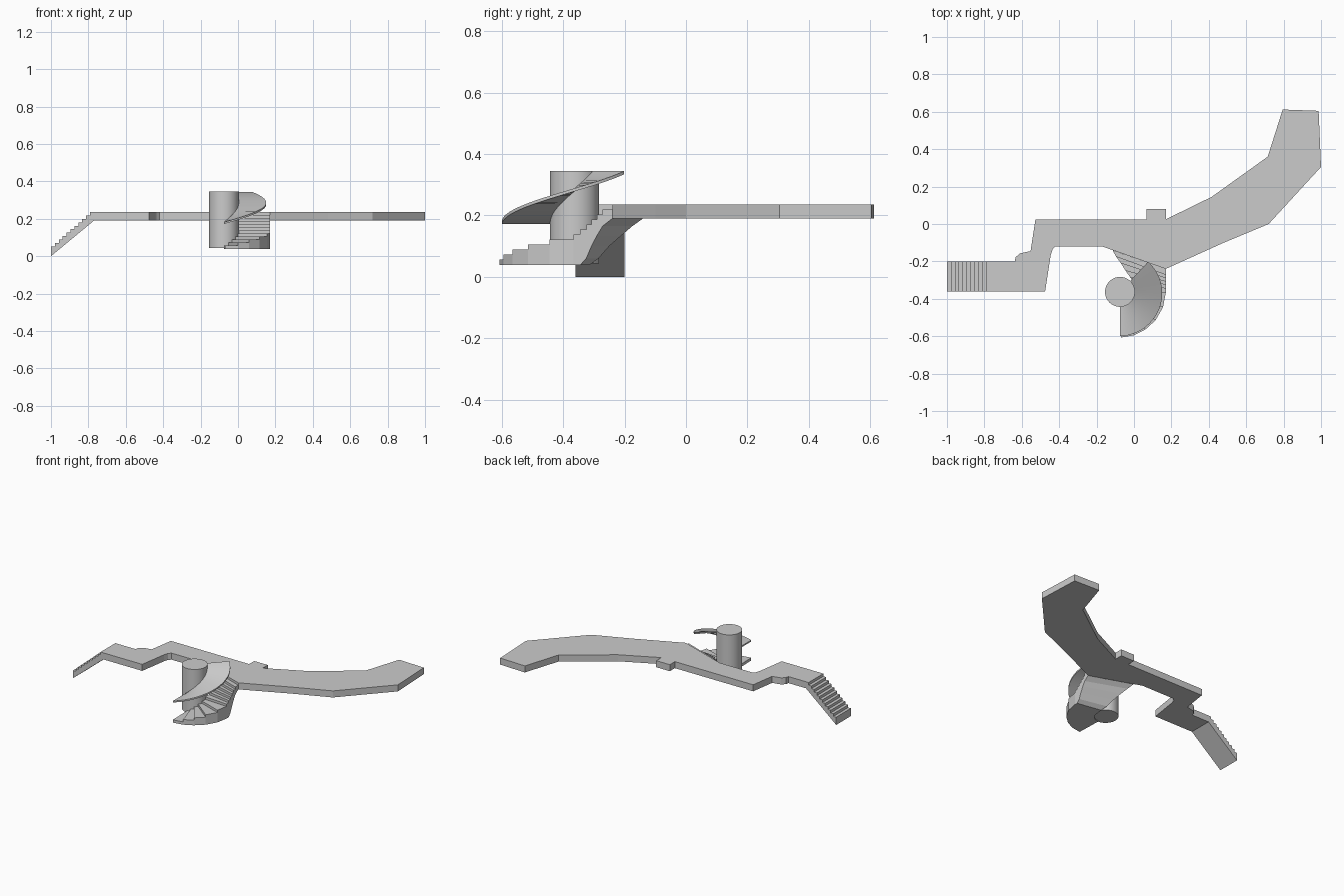
import bpy, bmesh, math

if "Cube" in bpy.data.objects:
    bpy.data.objects.remove(bpy.data.objects["Cube"])

TOP, BOT = 0.235, 0.19
CX, CY = -0.075, -0.363


def make(name, bm, smooth=False):
    bmesh.ops.recalc_face_normals(bm, faces=bm.faces[:])
    me = bpy.data.meshes.new(name)
    bm.to_mesh(me)
    bm.free()
    ob = bpy.data.objects.new(name, me)
    bpy.context.collection.objects.link(ob)
    if smooth:
        bpy.context.view_layer.objects.active = ob
        ob.select_set(True)
        bpy.ops.object.shade_smooth_by_angle(angle=math.radians(30))
        ob.select_set(False)
    return ob


def extrude(name, pts, vec):
    bm = bmesh.new()
    f = bm.faces.new([bm.verts.new(p) for p in pts])
    g = bmesh.ops.extrude_face_region(bm, geom=[f])
    bmesh.ops.translate(bm, vec=vec, verts=[v for v in g["geom"] if isinstance(v, bmesh.types.BMVert)])
    return make(name, bm)


def polar(r, deg):
    a = math.radians(deg)
    return CX + r * math.cos(a), CY + r * math.sin(a)


# Walkway slab
outline = [(-0.527, 0.025), (0.067, 0.025), (0.067, 0.08), (0.17, 0.08), (0.17, 0.025),
           (0.415, 0.145), (0.715, 0.36), (0.795, 0.612), (0.987, 0.605), (1.0, 0.305),
           (0.72, 0.0), (0.48, -0.1), (0.17, -0.24), (-0.17, -0.12), (-0.42, -0.12),
           (-0.435, -0.135), (-0.445, -0.165), (-0.475, -0.36), (-0.77, -0.36), (-0.77, -0.2),
           (-0.637, -0.2), (-0.633, -0.178), (-0.61, -0.157), (-0.553, -0.145)]
extrude("walkway", [(x, y, BOT) for x, y in outline], (0, 0, TOP - BOT))

# Straight staircase
n = 11
run, rise = 0.23 / n, 0.0182
profile = [(-0.77, BOT), (-1.0, 0.0)]
for i in range(n):
    z = TOP - (n - 1 - i) * rise
    profile += [(-1.0 + i * run, z), (-1.0 + (i + 1) * run, z)]
extrude("straight_stairs", [(x, -0.36, z) for x, z in profile], (0, 0.16, 0))

# Round column
bm = bmesh.new()
bmesh.ops.create_cone(bm, cap_ends=True, segments=48, radius1=0.08, radius2=0.08, depth=0.302)
bmesh.ops.translate(bm, vec=(CX, CY, 0.194), verts=bm.verts[:])
make("column", bm, True)

# Winding stairs: inner edge, outer edge and underside height at each riser
inner = [polar(0.07, a) for a in (-90, -72, -57, -39, -20, 5)] + [
    (0.0, -0.315), (-0.02, -0.285), (-0.045, -0.25), (-0.07, -0.21), (-0.095, -0.175), (-0.115, -0.14)]
outer = [(-0.07, -0.607), (0.0, -0.595), (0.06, -0.565), (0.115, -0.515), (0.155, -0.445), (0.17, -0.367),
         (0.17, -0.345), (0.17, -0.325), (0.17, -0.308), (0.17, -0.29), (0.17, -0.272), (0.17, -0.24)]
under = [0.038] * 7 + [0.06, 0.10, 0.135, 0.165, BOT]
bm = bmesh.new()
prev = 0.038
vert = lambda p, z: bm.verts.new((p[0], p[1], z))
quad = lambda *ps: bm.faces.new([vert(p, z) for p, z in ps])
for k in range(11):
    z = 0.057 + k * 0.0162
    a, b, c, d = inner[k], outer[k], outer[k + 1], inner[k + 1]
    u, w = under[k], under[k + 1]
    quad((a, z), (b, z), (c, z), (d, z))
    quad((a, u), (d, w), (c, w), (b, u))
    quad((b, u), (c, w), (c, z), (b, z))
    quad((a, u), (a, z), (d, z), (d, w))
    quad((a, prev), (b, prev), (b, z), (a, z))
    prev = z
bmesh.ops.remove_doubles(bm, verts=bm.verts[:], dist=1e-5)
make("winding_stairs", bm)

# Helical ramp around the column
bm = bmesh.new()
rings = []
steps = 32
for i in range(steps + 1):
    t = i / steps
    ang = -90 + 137 * t
    z = 0.182 + 0.162 * t
    r = 0.237 - 0.017 * t
    rings.append([bm.verts.new((*polar(rr, ang), zz)) for rr, zz in
                  ((0.07, z), (r, z), (r, z - 0.01), (0.07, z - 0.01))])
for p, q in zip(rings, rings[1:]):
    for j in range(4):
        bm.faces.new((p[j], p[(j + 1) % 4], q[(j + 1) % 4], q[j]))
bm.faces.new(rings[0])
bm.faces.new(rings[-1])
make("helical_ramp", bm, True)
